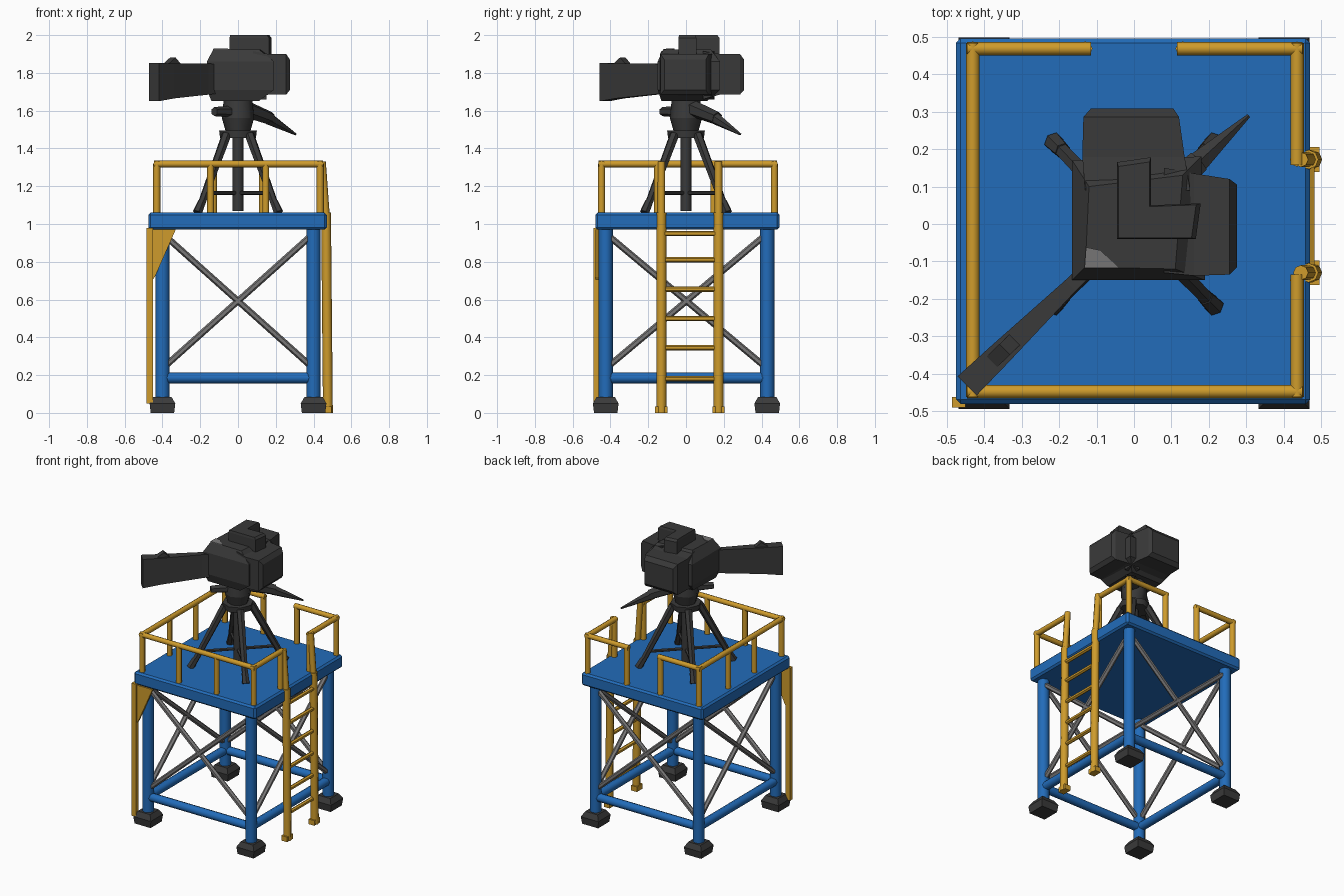
import bpy, bmesh, math
from mathutils import Vector

if "Cube" in bpy.data.objects:
    bpy.data.objects.remove(bpy.data.objects["Cube"])


def material(name, r, g, b):
    m = bpy.data.materials.new(name)
    m.diffuse_color = (r, g, b, 1)
    m.use_nodes = True
    m.node_tree.nodes["Principled BSDF"].inputs["Base Color"].default_value = m.diffuse_color
    return m


BLUE = material("blue paint", 0.016, 0.15, 0.49)
YELLOW = material("yellow paint", 0.62, 0.33, 0.025)
DARK = material("dark plastic", 0.042, 0.042, 0.042)
STEEL = material("grey steel", 0.19, 0.185, 0.185)


def finish(name, bm, mat, smooth=False):
    bmesh.ops.recalc_face_normals(bm, faces=bm.faces[:])
    me = bpy.data.meshes.new(name)
    bm.to_mesh(me)
    bm.free()
    me.materials.append(mat)
    ob = bpy.data.objects.new(name, me)
    bpy.context.collection.objects.link(ob)
    if smooth:
        bpy.ops.object.select_all(action='DESELECT')
        ob.select_set(True)
        bpy.context.view_layer.objects.active = ob
        bpy.ops.object.shade_smooth_by_angle(angle=math.radians(50))
    return ob


def tube(name, a, b, r, mat, sides=8, r2=None):
    """Round bar from a to b, optionally tapered."""
    a, b = Vector(a), Vector(b)
    d = b - a
    bm = bmesh.new()
    bmesh.ops.create_cone(bm, cap_ends=True, segments=sides, radius1=r,
                          radius2=r if r2 is None else r2, depth=d.length)
    rot = d.to_track_quat('Z', 'Y').to_matrix()
    for v in bm.verts:
        v.co = rot @ v.co + (a + b) / 2
    return finish(name, bm, mat, sides > 4)


def loft(name, rings, mat):
    """Closed solid through rings of equal point count."""
    bm = bmesh.new()
    vs = [[bm.verts.new(p) for p in ring] for ring in rings]
    n = len(vs[0])
    for lo, hi in zip(vs, vs[1:]):
        for i in range(n):
            j = (i + 1) % n
            bm.faces.new((lo[i], lo[j], hi[j], hi[i]))
    bm.faces.new(vs[0][::-1])
    bm.faces.new(vs[-1])
    return finish(name, bm, mat)


def box(name, x0, x1, y0, y1, z0, z1, mat, bevel=0.0):
    bm = bmesh.new()
    bmesh.ops.create_cube(bm, size=1)
    for v in bm.verts:
        v.co = ((x0 + x1) / 2 + v.co.x * (x1 - x0), (y0 + y1) / 2 + v.co.y * (y1 - y0),
                (z0 + z1) / 2 + v.co.z * (z1 - z0))
    if bevel:
        bmesh.ops.bevel(bm, geom=bm.edges[:], offset=bevel, segments=1, affect='EDGES')
    return finish(name, bm, mat)


# Platform deck
box("platform_deck", -0.475, 0.47, -0.48, 0.495, 0.97, 1.06, BLUE, 0.012)

# Legs and feet
LX, LY0, LY1 = 0.40, -0.425, 0.43
corners = [(-LX, LY0), (LX, LY0), (LX, LY1), (-LX, LY1)]
for x, y in corners:
    tube("tower_leg", (x, y, 0.06), (x, y, 0.98), 0.038, BLUE)
    loft("tower_foot", [[(x + sx * w, y + sy * w, z) for sx, sy in
                         ((-1, -1), (1, -1), (1, 1), (-1, 1))]
                        for w, z in ((0.062, 0), (0.068, 0.05), (0.048, 0.085))], DARK)

# Lower beams and crossed braces on all four sides
for i in range(4):
    (ax, ay), (bx, by) = corners[i], corners[(i + 1) % 4]
    tube("lower_beam", (ax, ay, 0.185), (bx, by, 0.185), 0.029, BLUE)
    tube("cross_brace", (ax, ay, 0.95), (bx, by, 0.235), 0.017, STEEL, 6)
    tube("cross_brace", (ax, ay, 0.235), (bx, by, 0.95), 0.017, STEEL, 6)

# Guard rails: one bent run on the left, a short bent run at the back right
RX0, RX1, RY0, RY1, TOP = -0.43, 0.435, -0.447, 0.468, 1.318
runs = [[(-0.13, RY1), (RX0, RY1), (RX0, RY0), (RX1, RY0), (RX1, -0.15)],
        [(0.13, RY1), (RX1, RY1), (RX1, 0.172)]]
for run in runs:
    for (ax, ay), (bx, by) in zip(run, run[1:]):
        d = (Vector((bx, by, 0)) - Vector((ax, ay, 0))).normalized() * 0.015
        tube("guard_rail", Vector((ax, ay, TOP)) - d, Vector((bx, by, TOP)) + d, 0.018, YELLOW)
    for x, y in run:
        tube("rail_post", (x, y, 1.05), (x, y, TOP), 0.019, YELLOW)
for t in (-0.145, 0.147):
    tube("rail_post", (t, RY0, 1.05), (t, RY0, TOP), 0.018, YELLOW)
    tube("rail_post", (RX0, t, 1.05), (RX0, t, TOP), 0.018, YELLOW)

# Ladder on the right side
for y in (-0.13, 0.172):
    tube("ladder_rail", (0.476, y, 0.0), (0.466, y, 1.06), 0.026, YELLOW)
    tube("ladder_handhold", (0.466, y, 1.04), (0.445, y, TOP + 0.012), 0.020, YELLOW)
    box("ladder_foot", 0.45, 0.495, y - 0.033, y + 0.033, 0, 0.035, YELLOW)
for z in (0.18, 0.345, 0.50, 0.655, 0.81, 0.95):
    tube("ladder_rung", (0.47, -0.13, z), (0.47, 0.172, z), 0.014, YELLOW, 6)

# Corner pole with its gusset at the front left
box("corner_pole", -0.485, -0.45, -0.49, -0.462, 0.05, 0.98, YELLOW)
loft("corner_gusset", [[(-0.47, y, 0.68), (-0.44, y, 0.72), (-0.33, y, 0.97), (-0.47, y, 0.97)]
                       for y in (-0.478, -0.463)], YELLOW)

# Tripod: four splayed legs, spreaders, centre column
for sx in (-1, 1):
    for sy in (-1, 1):
        tube("tripod_leg", (sx * 0.205, sy * 0.21, 1.075), (sx * 0.06, sy * 0.06, 1.475),
             0.020, DARK, 6, 0.026)
        tube("tripod_foot", (sx * 0.215, sy * 0.22, 1.06), (sx * 0.19, sy * 0.195, 1.12),
             0.026, DARK, 6, 0.022)
        tube("tripod_spreader", (0, 0, 1.165), (sx * 0.17, sy * 0.17, 1.165), 0.011, DARK, 6)
tube("tripod_column", (0, 0, 1.07), (0, 0, 1.48), 0.029, DARK)
tube("tripod_crown", (0, 0, 1.455), (0, 0, 1.495), 0.095, DARK, 8, 0.10)

# Pan head with knob and handle
tube("pan_head_base", (0, 0, 1.49), (0, 0, 1.56), 0.065, DARK, 8, 0.085)
tube("pan_head", (0, 0, 1.56), (0, 0, 1.67), 0.085, DARK, 8, 0.075)
tube("pan_head_knob", (-0.02, -0.02, 1.595), (-0.125, -0.125, 1.595), 0.033, DARK, 6, 0.024)
tube("pan_handle", (0.04, 0.04, 1.61), (0.17, 0.165, 1.56), 0.045, DARK, 6, 0.035)
tube("pan_handle_grip", (0.16, 0.155, 1.56), (0.305, 0.288, 1.475), 0.034, DARK, 6, 0.006)

# Camera body: main block with a wing to the right and one to the back
low = [(-0.14, -0.13), (0.11, -0.13), (0.11, 0.11), (-0.13, 0.11)]
mid = [(-0.165, -0.15), (0.19, -0.15), (0.18, 0.18), (-0.165, 0.17)]
top = [(-0.13, -0.115), (0.11, -0.12), (0.13, 0.13), (-0.12, 0.10)]
loft("camera_body", [[(x, y, z) for x, y in ring] for ring, z in
                     ((low, 1.65), (mid, 1.71), (mid, 1.86), (top, 1.925))], DARK)
wing = [(0.26, -0.14), (0.268, 0.125), (0.262, 0.12), (0.255, -0.125)]
near = [(0.05, -0.13), (0.05, 0.155)]
for swap in (False, True):
    rings = []
    for x, w0, w1, z0, z1 in ((0.08, -0.13, 0.15, 1.66, 1.915), (0.16, -0.138, 0.135, 1.685, 1.90),
                              (0.255, -0.135, 0.12, 1.685, 1.90), (0.275, -0.115, 0.105, 1.71, 1.87)):
        if swap:
            x = x * 1.12
        ring = [(x, w0, z0), (x, w1, z0), (x, w1, z1), (x, w0, z1)]
        rings.append([(b, a, c) if swap else (a, b, c) for a, b, c in ring])
    loft("camera_wing", rings, DARK)

# L-shaped top unit
ell = [(-0.045, -0.04), (0.165, -0.04), (0.178, 0.055), (0.045, 0.05), (0.045, 0.178), (-0.045, 0.165)]
loft("camera_top_unit", [[(x * s, y * s, z) for x, y in ell]
                         for s, z in ((1.0, 1.88), (1.0, 1.985), (0.93, 2.0))], DARK)

# Pale patch on the front left shoulder
loft("pale_patch", [[(x, y, z + dz) for x, y, z in
                     ((-0.132, -0.118, 1.922), (-0.04, -0.118, 1.922), (-0.09, -0.07, 1.925),
                      (-0.128, -0.062, 1.924))] for dz in (0, 0.005)], STEEL)

# Hood panel reaching out diagonally to the front left, with a small clip on top
n = Vector((1, -1, 0)).normalized()
rings = []
for d, w, z0, z1 in ((0.12, 0.02, 1.69, 1.845), (0.17, 0.02, 1.685, 1.85),
                     (0.36, 0.032, 1.665, 1.85), (0.445, 0.036, 1.65, 1.852)):
    c = Vector((-d, -d * 0.97, 0))
    rings.append([c + n * s * w + Vector((0, 0, z)) for s, z in
                  ((-1, z0), (1, z0), (1, z1), (-1, z1))])
loft("hood_panel", rings, DARK)
loft("hood_clip", [[Vector((-d, -d * 0.97, z)) + n * s for d, z in
                    ((0.31, 1.84), (0.39, 1.84), (0.345, 1.882))] for s in (-0.02, 0.02)], DARK)
